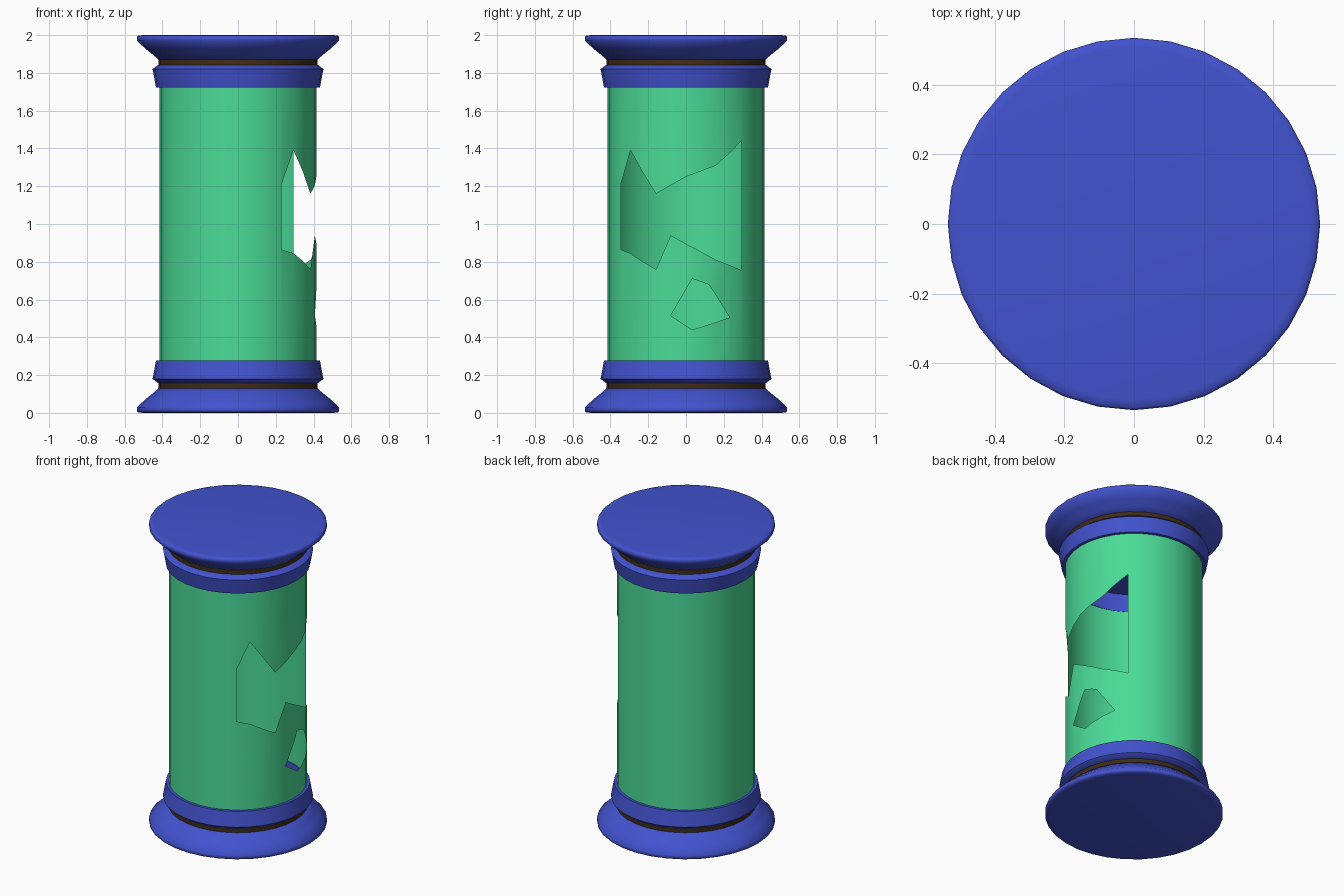
import bpy, bmesh, math

if "Cube" in bpy.data.objects:
    bpy.data.objects.remove(bpy.data.objects["Cube"])

SIDES = 32
R = 0.415


def material(name, rgb):
    m = bpy.data.materials.new(name)
    m.diffuse_color = (*rgb, 1)
    m.use_nodes = True
    m.node_tree.nodes["Principled BSDF"].inputs["Base Color"].default_value = m.diffuse_color
    return m


BLUE = material("cap_blue", (0.055, 0.085, 0.62))
BROWN = material("band_brown", (0.05, 0.025, 0.008))
GREEN = material("tube_green", (0.07, 0.71, 0.31))


def finish(name, bm, mat, angle, recalc=True):
    bmesh.ops.remove_doubles(bm, verts=bm.verts, dist=1e-5)
    if recalc:
        bmesh.ops.recalc_face_normals(bm, faces=bm.faces)
    me = bpy.data.meshes.new(name)
    bm.to_mesh(me)
    bm.free()
    ob = bpy.data.objects.new(name, me)
    bpy.context.collection.objects.link(ob)
    me.materials.append(mat)
    bpy.ops.object.select_all(action='DESELECT')
    ob.select_set(True)
    bpy.context.view_layer.objects.active = ob
    bpy.ops.object.shade_smooth_by_angle(angle=math.radians(angle))
    return ob


def ring_point(t, r=R):
    """Point on the 32-sided outline; t counts sides from +x."""
    k = math.floor(t)
    f = t - k
    a, b = (2 * math.pi * i / SIDES for i in (k, k + 1))
    return (r * ((1 - f) * math.cos(a) + f * math.cos(b)),
            r * ((1 - f) * math.sin(a) + f * math.sin(b)))


def lathe(name, profile, mat, flip=False, closed=False):
    bm = bmesh.new()
    pts = [(r, 2 - z if flip else z) for r, z in profile]
    rings = []
    for r, z in pts:
        if r == 0:
            rings.append([bm.verts.new((0, 0, z))] * SIDES)
        else:
            rings.append([bm.verts.new((*ring_point(i, r), z)) for i in range(SIDES)])
    pairs = list(zip(rings, rings[1:]))
    if closed:
        pairs.append((rings[-1], rings[0]))
    for lo, hi in pairs:
        for i in range(SIDES):
            j = (i + 1) % SIDES
            bm.faces.new(dict.fromkeys((lo[i], lo[j], hi[j], hi[i])))
    return finish(name, bm, mat, 50)


# Hollow end caps and the dark bands in their grooves
for name, flip, lip, floor in (("bottom", False, 0.277, 0.20), ("top", True, 0.35, 0.23)):
    lathe(name + "_cap", [
        (0, 0), (0.505, 0), (0.528, 0.003), (0.535, 0.01), (0.535, 0.03),
        (0.49, 0.072), (0.45, 0.104), (0.42, 0.13), (0.405, 0.13), (0.405, 0.157),
        (0.422, 0.157), (0.452, 0.18), (0.434, 0.277), (0.409, 0.277),
        (0.409, lip), (0.407, lip), (0.407, floor), (0, floor)], BLUE, flip)
    lathe(name + "_band", [(0.40, 0.129), (0.421, 0.129), (0.421, 0.158), (0.40, 0.158)],
          BROWN, flip, closed=True)

# Jagged holes: lower and upper outlines as (side count, height)
HOLES = [
    ([(-1, .515), (.4, .44), (3, .505)],
     [(-1, .515), (.4, .71), (1.5, .68), (3, .505)]),
    ([(-5, .865), (-4, .845), (-2, .76), (-1, .94), (0, .895), (2, .81), (4, .755)],
     [(-5, 1.21), (-4, 1.39), (-2, 1.16), (0, 1.25), (2, 1.31), (4, 1.44)]),
]


def height(line, t):
    for (a, za), (b, zb) in zip(line, line[1:]):
        if a <= t <= b:
            return za + (zb - za) * (t - a) / (b - a)


# Broken single-walled tube: one strip per side, skipping the holes
bm = bmesh.new()
breaks = sorted(list(range(-16, 17)) + [.4, 1.5])
for a, b in zip(breaks, breaks[1:]):
    levels = [(0.26, 0.26)]
    for low, high in HOLES:
        if low[0][0] <= a and b <= low[-1][0]:
            for line in (low, high):
                levels.append((height(line, a), height(line, b)))
    levels.append((1.74, 1.74))
    for (la, lb), (ha, hb) in zip(levels[::2], levels[1::2]):
        corners = [(*ring_point(a), la), (*ring_point(b), lb),
                   (*ring_point(b), hb), (*ring_point(a), ha)]
        bm.faces.new([bm.verts.new(c) for c in corners])
finish("broken_tube", bm, GREEN, 40, recalc=False)
